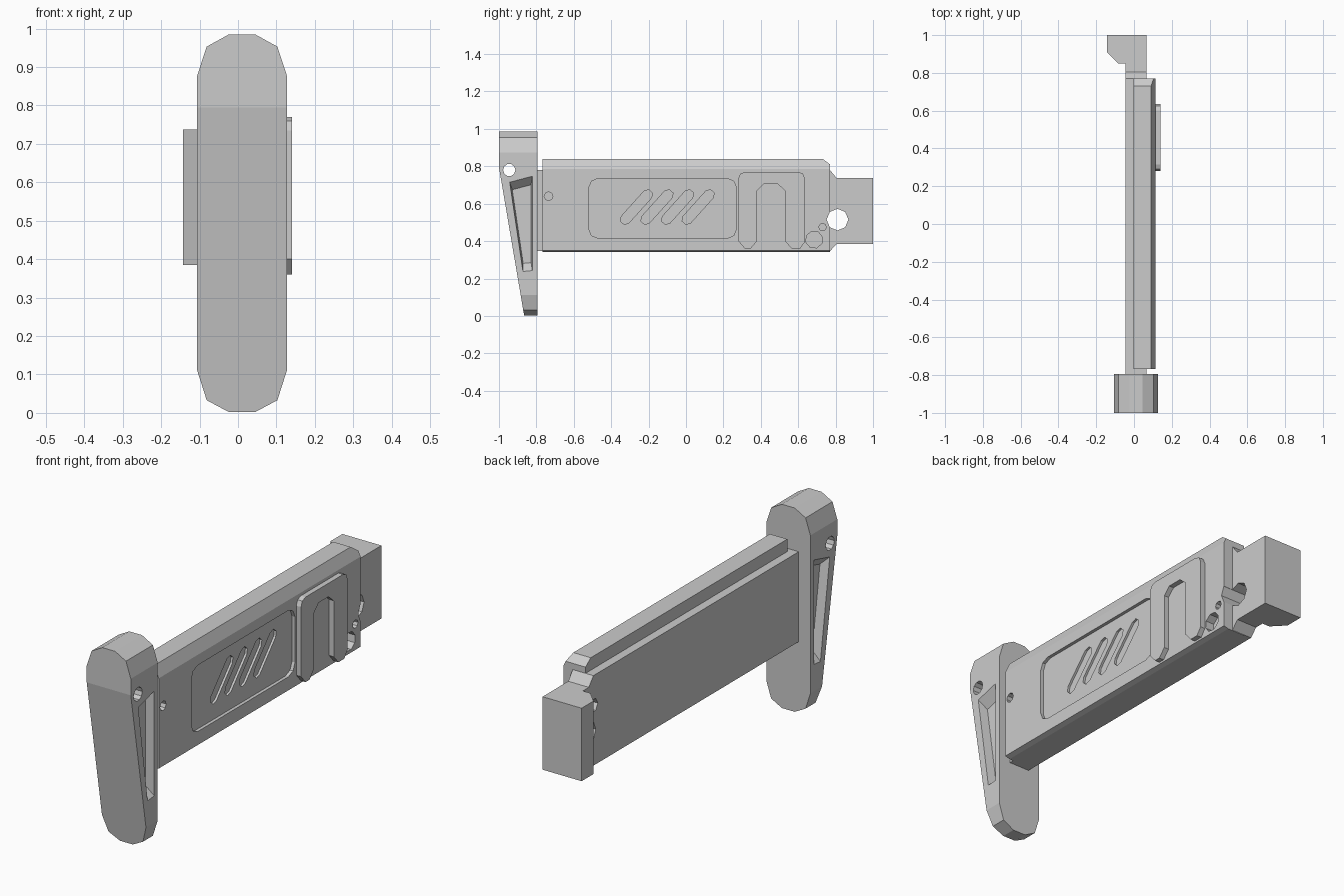
import bpy, bmesh, math
from mathutils import Vector

if "Cube" in bpy.data.objects:
    bpy.data.objects.remove(bpy.data.objects["Cube"])


def prism(name, axis, pts, a, b, taper=1.0):
    """Extrude a 2D profile along an axis from a to b; taper scales the b end."""
    place = {'x': lambda p, q, t: (t, p, q),
             'y': lambda p, q, t: (p, t, q),
             'z': lambda p, q, t: (p, q, t)}[axis]
    cu = sum(p[0] for p in pts) / len(pts)
    cv = sum(p[1] for p in pts) / len(pts)
    bm = bmesh.new()
    lo = [bm.verts.new(place(p, q, a)) for p, q in pts]
    hi = [bm.verts.new(place(cu + (p - cu) * taper, cv + (q - cv) * taper, b)) for p, q in pts]
    bm.faces.new(lo)
    bm.faces.new(hi)
    n = len(pts)
    for i in range(n):
        j = (i + 1) % n
        bm.faces.new((lo[i], lo[j], hi[j], hi[i]))
    bmesh.ops.recalc_face_normals(bm, faces=bm.faces)
    mesh = bpy.data.meshes.new(name)
    bm.to_mesh(mesh)
    bm.free()
    ob = bpy.data.objects.new(name, mesh)
    bpy.context.collection.objects.link(ob)
    return ob


def slice_off(ob, point, normal):
    """Remove everything on the normal side of a plane and cap the cut."""
    bm = bmesh.new()
    bm.from_mesh(ob.data)
    geom = bm.verts[:] + bm.edges[:] + bm.faces[:]
    cut = bmesh.ops.bisect_plane(bm, geom=geom, plane_co=point,
                                 plane_no=Vector(normal).normalized(), clear_outer=True)
    edges = [e for e in cut['geom_cut'] if isinstance(e, bmesh.types.BMEdge)]
    bmesh.ops.holes_fill(bm, edges=edges)
    bmesh.ops.recalc_face_normals(bm, faces=bm.faces)
    bm.to_mesh(ob.data)
    bm.free()


def carve(ob, cutters):
    """Subtract cutters from the object, bake the result, delete the cutters."""
    for c in cutters:
        c.hide_render = True
        m = ob.modifiers.new('cut', 'BOOLEAN')
        m.operation, m.solver, m.object = 'DIFFERENCE', 'EXACT', c
    bpy.context.view_layer.update()
    dg = bpy.context.evaluated_depsgraph_get()
    baked = bpy.data.meshes.new_from_object(ob.evaluated_get(dg))
    ob.modifiers.clear()
    ob.data = baked
    for c in cutters:
        bpy.data.objects.remove(c, do_unlink=True)


def ngon(y, z, r, n=8, turn=0.0):
    return [(y + r * math.cos(turn + math.tau * i / n),
             z + r * math.sin(turn + math.tau * i / n)) for i in range(n)]


def chamfered(y0, y1, z0, z1, c):
    k = c * 0.3
    return [(y0 + c, z0), (y1 - c, z0), (y1 - k, z0 + k), (y1, z0 + c),
            (y1, z1 - c), (y1 - k, z1 - k), (y1 - c, z1), (y0 + c, z1),
            (y0 + k, z1 - k), (y0, z1 - c), (y0, z0 + c), (y0 + k, z0 + k)]


def slanted_slot(y, z, half, r, angle):
    pts = []
    for end in (0, 1):
        a = angle + math.pi * end
        cy, cz = y + half * math.cos(a), z + half * math.sin(a)
        for t in (-90, -30, 30, 90):
            b = a + math.radians(t)
            pts.append((cy + r * math.cos(b), cz + r * math.sin(b)))
    return pts


# Butt pad: rounded slab whose rear face tapers toward the toe
half = [(0.034, 0.002), (0.092, 0.033), (0.1175, 0.113),
        (0.1175, 0.875), (0.092, 0.953), (0.034, 0.985)]
mid = 0.0105
outline = [(mid + x, z) for x, z in half] + [(mid - x, z) for x, z in reversed(half)]
pad = prism('butt_pad', 'y', outline, -1.0, -0.795)
slice_off(pad, (0, -1.0, 0.795), (0, -0.795, -0.135))
pocket = [(-0.945, 0.722), (-0.82, 0.755), (-0.82, 0.235), (-0.872, 0.23)]
cuts = [prism('cut', 'x', ngon(-0.945, 0.78, 0.033, 10), -0.3, 0.3)]
for s in (-1, 1):
    cuts.append(prism('cut', 'x', pocket, mid + s * 0.125, mid + s * 0.075, 0.8))
carve(pad, cuts)


def hinge_holes():
    return [prism('cut', 'x', ngon(0.81, 0.515, 0.058, 8), -0.3, 0.3),
            prism('cut', 'x', ngon(0.77, 0.635, 0.034, 6), -0.3, 0.03)]


# Core plate running from the pad to the hinge
core = prism('core_plate', 'x',
             [(-0.80, 0.346), (0.77, 0.346), (0.805, 0.385), (0.85, 0.385),
              (0.85, 0.737), (0.805, 0.737), (0.77, 0.78), (-0.80, 0.78)], -0.045, 0.065)
carve(core, hinge_holes())

# Hinge block
block = prism('hinge_block', 'z',
              [(-0.143, 1.0), (0.065, 1.0), (0.065, 0.85), (-0.085, 0.85), (-0.143, 0.91)],
              0.385, 0.737)
carve(block, hinge_holes()[:1])
for o in [o for o in bpy.data.objects if o.name.startswith('cut')]:
    bpy.data.objects.remove(o, do_unlink=True)

# Side shell with clipped upper corner, panel recess and small holes
shell = prism('side_shell', 'y',
              [(-0.003, 0.343), (0.09, 0.343), (0.115, 0.35),
               (0.115, 0.785), (0.09, 0.84), (-0.003, 0.84)], -0.768, 0.77)
slice_off(shell, (0, 0.73, 0.84), (0, 0.03, 0.04))
cuts = [prism('cut', 'x', chamfered(-0.52, 0.27, 0.415, 0.735, 0.05), 0.099, 0.2),
        prism('cut', 'x', ngon(-0.735, 0.64, 0.023), 0.07, 0.2),
        prism('cut', 'x', ngon(0.685, 0.408, 0.046, 8, 0.3), 0.07, 0.2),
        prism('cut', 'x', ngon(0.73, 0.475, 0.02), 0.07, 0.2),
        prism('cut', 'x', ngon(0.81, 0.515, 0.058, 8), -0.3, 0.3)]
# Plain slanted grooves in the panel
for i in range(4):
    cuts.append(prism('cut', 'x',
                      slanted_slot(-0.265 + 0.11 * i, 0.582, 0.09, 0.027, math.radians(48)),
                      0.088, 0.2))
carve(shell, cuts)

# Raised arch-shaped latch on the shell
prism('latch_arch', 'x',
      [(0.28, 0.40), (0.28, 0.735), (0.29, 0.76), (0.315, 0.77), (0.60, 0.77),
       (0.625, 0.76), (0.635, 0.735), (0.635, 0.395), (0.61, 0.36), (0.565, 0.36),
       (0.53, 0.40), (0.53, 0.67), (0.49, 0.705), (0.415, 0.705), (0.38, 0.67),
       (0.38, 0.40), (0.345, 0.36), (0.315, 0.36)], 0.11, 0.14)
